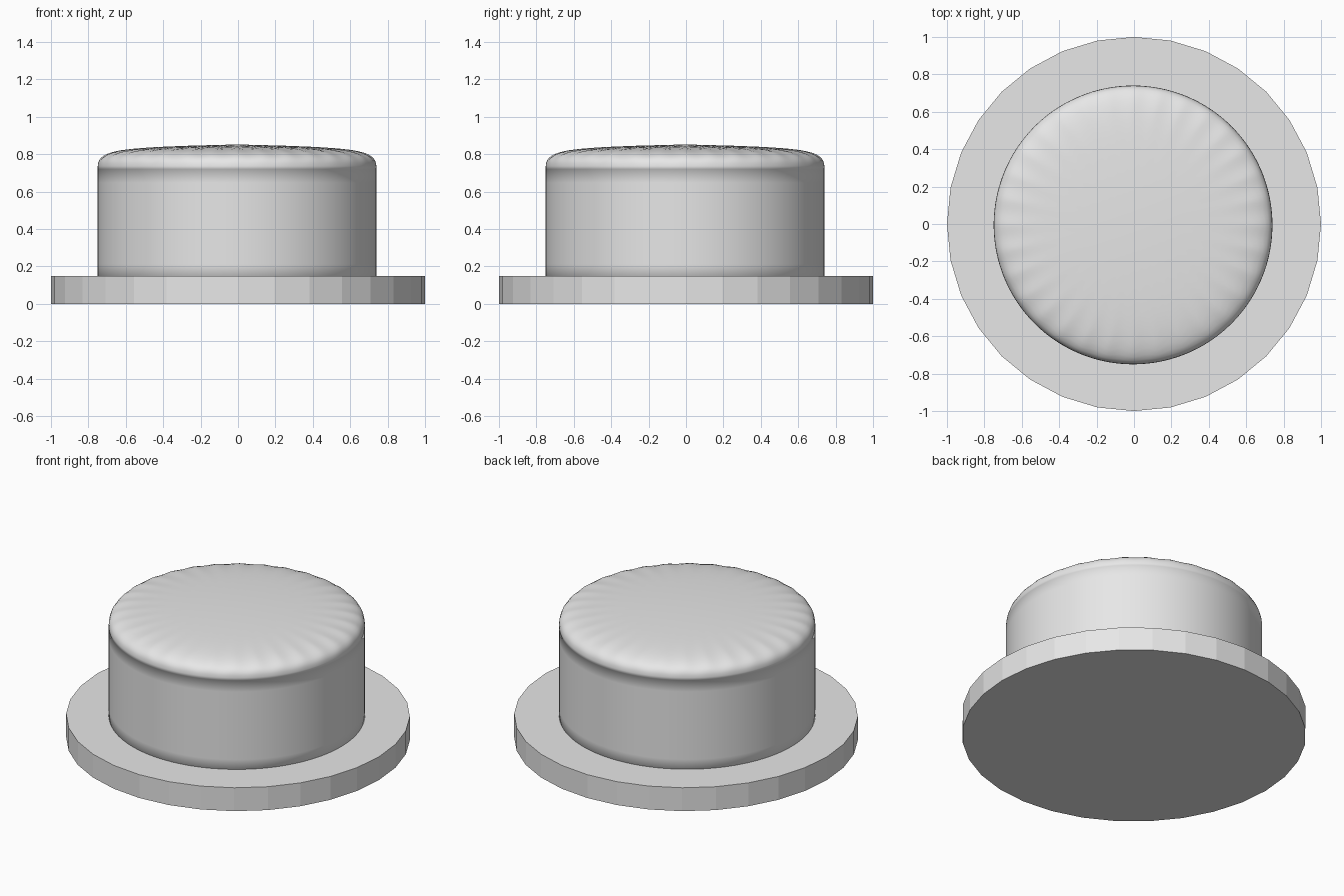
import bpy, bmesh
from math import radians

SIDES = 32
cube = bpy.data.objects.get("Cube")
if cube:
    bpy.data.objects.remove(cube, do_unlink=True)

grey = bpy.data.materials.new("light grey")
grey.use_nodes = True
colour = (0.8, 0.8, 0.8, 1)
grey.diffuse_color = colour
grey.node_tree.nodes["Principled BSDF"].inputs["Base Color"].default_value = colour


def stacked_cylinder(name, radius, heights, centre=(0, 0)):
    """Capped cylinder with one ring of vertices at each height."""
    bm = bmesh.new()
    ring = bmesh.ops.create_circle(bm, cap_ends=True, segments=SIDES, radius=radius)["verts"]
    for v in ring:
        v.co.z = heights[0]
    face = bm.faces[:][0]
    for low, high in zip(heights, heights[1:]):
        new = bmesh.ops.extrude_face_region(bm, geom=[face], use_keep_orig=low == heights[0])["geom"]
        face = next(g for g in new if isinstance(g, bmesh.types.BMFace))
        bmesh.ops.translate(bm, vec=(0, 0, high - low), verts=face.verts[:])
    bmesh.ops.recalc_face_normals(bm, faces=bm.faces[:])
    mesh = bpy.data.meshes.new(name)
    bm.to_mesh(mesh)
    bm.free()
    mesh.materials.append(grey)
    obj = bpy.data.objects.new(name, mesh)
    obj.location = (*centre, 0)
    bpy.context.collection.objects.link(obj)
    return obj


# Flat round flange
stacked_cylinder("base_flange", 1.0, (0, 0.15))

# Button cap, softened by subdivision so its rim ripples gently
cap = stacked_cylinder("button_cap", 0.75, (0.08, 0.14, 0.72, 0.855), (-0.005, -0.005))
subsurf = cap.modifiers.new("soften", "SUBSURF")
subsurf.levels = subsurf.render_levels = 3

bpy.ops.object.select_all(action="DESELECT")
cap.select_set(True)
bpy.context.view_layer.objects.active = cap
bpy.ops.object.shade_smooth()
